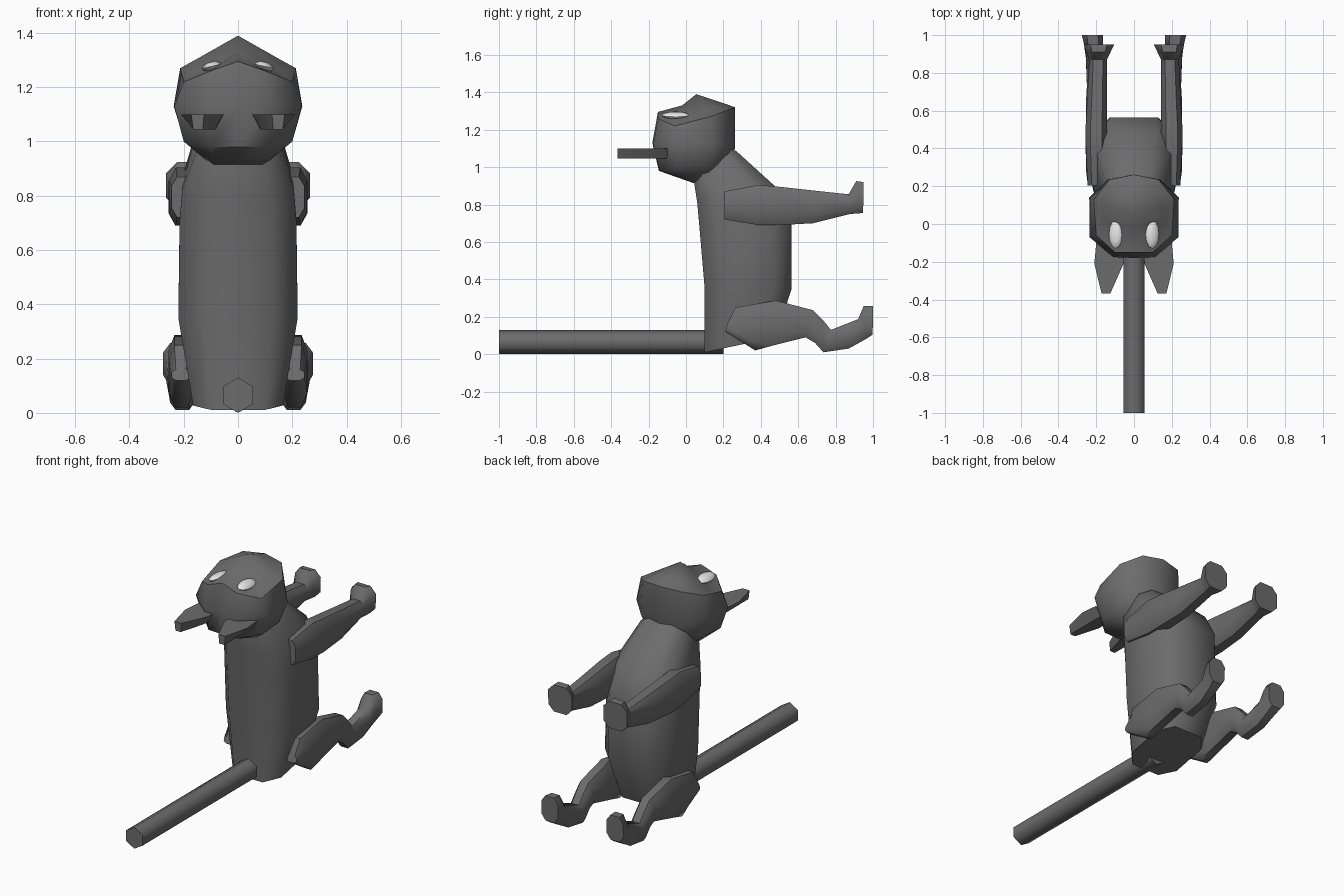
import bpy, bmesh, math

if "Cube" in bpy.data.objects:
    bpy.data.objects.remove(bpy.data.objects["Cube"])

def material(name, value):
    m = bpy.data.materials.new(name)
    m.diffuse_color = (value, value, value, 1)
    m.use_nodes = True
    m.node_tree.nodes["Principled BSDF"].inputs["Base Color"].default_value = m.diffuse_color
    return m

FUR = material("dark grey fur", 0.15)
EYE = material("white eye", 0.8)

def finish(name, bm, mat, angle=50):
    bmesh.ops.recalc_face_normals(bm, faces=bm.faces[:])
    me = bpy.data.meshes.new(name)
    bm.to_mesh(me)
    bm.free()
    ob = bpy.data.objects.new(name, me)
    bpy.context.collection.objects.link(ob)
    me.materials.append(mat)
    bpy.ops.object.select_all(action='DESELECT')
    ob.select_set(True)
    bpy.context.view_layer.objects.active = ob
    bpy.ops.object.shade_smooth_by_angle(angle=math.radians(angle))
    return ob

def loft(name, rings, apex=None, angle=50):
    """Skin a list of point rings, closing both ends."""
    bm = bmesh.new()
    vs = [[bm.verts.new(p) for p in r] for r in rings]
    n = len(vs[0])
    for a, b in zip(vs, vs[1:]):
        for i in range(n):
            j = (i + 1) % n
            bm.faces.new((a[i], a[j], b[j], b[i]))
    bm.faces.new(vs[0])
    if apex:
        tip = bm.verts.new(apex)
        for i in range(n):
            bm.faces.new((vs[-1][i], vs[-1][(i + 1) % n], tip))
    else:
        bm.faces.new(vs[-1])
    return finish(name, bm, FUR, angle)

def section(p, q, cx, rx, n=8, power=0.7, offset=0.5):
    """Rounded ring in the plane spanned by x and the line from p to q (y, z)."""
    pts = []
    peak = max(abs(math.cos(2 * math.pi * (i + offset) / n)) for i in range(n))
    top = max(abs(math.sin(2 * math.pi * (i + offset) / n)) for i in range(n))
    for i in range(n):
        a = 2 * math.pi * (i + offset) / n
        c, s = math.cos(a) / peak, math.sin(a) / top
        c = math.copysign(abs(c) ** power, c)
        s = math.copysign(abs(s) ** power, s)
        t = (s + 1) / 2
        pts.append((cx + rx * c, p[0] + (q[0] - p[0]) * t, p[1] + (q[1] - p[1]) * t))
    return pts

def mirrored(half):
    """Close a half ring whose first and last points lie on x = 0."""
    return half + [(-x, y, z) for x, y, z in half[-2:0:-1]]

# Torso: front point, back point, half width
torso = [((.10, .01), (.48, .09), .165), ((.10, .35), (.565, .35), .22),
         ((.07, .70), (.565, .74), .215), ((.06, .81), (.49, .885), .205),
         ((.04, .94), (.27, 1.085), .15), ((.05, 1.04), (.20, 1.12), .10)]
loft("torso", [section(p, q, 0, w, power=.62) for p, q, w in torso])

# Tail: straight hexagonal rod
loft("tail", [section((y, 0.0), (y, .13), 0, .055, 6, 1) for y in (-1, .2)], angle=65)

# Head: rings from the neck to the brow, closed at the nose
head = [
    [(0, .04, .915), (.09, .045, .915), (.11, .08, .925), (.11, .14, .94), (.08, .19, .96), (0, .2, .97)],
    [(0, -.145, .98), (.1, -.14, .98), (.2, -.05, 1.0), (.2, .11, 1.01), (.13, .2, 1.02), (0, .235, 1.03)],
    [(0, -.18, 1.13), (.11, -.175, 1.12), (.235, -.07, 1.13), (.237, .14, 1.13), (.14, .235, 1.1), (0, .262, 1.1)],
    [(0, -.15, 1.295), (.1, -.15, 1.26), (.2, -.06, 1.22), (.213, .13, 1.27), (.13, .235, 1.31), (0, .262, 1.32)],
    [(0, -.02, 1.33), (.1, .0, 1.275), (.17, .03, 1.25), (.15, .1, 1.305), (.09, .17, 1.335), (0, .2, 1.342)],
]
loft("head", [mirrored(r) for r in head], apex=(0, .055, 1.39))

# Limbs: top point, bottom point, centre x, half width
front_leg = [((.205, .87), (.205, .72), .20, .045), ((.39, .905), (.39, .69), .20, .055),
             ((.50, .895), (.50, .69), .20, .057), ((.68, .875), (.68, .70), .195, .052),
             ((.87, .855), (.88, .75), .19, .048), ((.91, .925), (.92, .752), .188, .065),
             ((.95, .92), (.947, .756), .186, .08)]
hind_leg = [((.22, .16), (.21, .12), .21, .035), ((.265, .25), (.37, .02), .21, .045),
            ((.48, .287), (.46, .045), .208, .048), ((.68, .235), (.64, .09), .205, .048),
            ((.73, .185), (.69, .06), .205, .045), ((.775, .13), (.735, .01), .205, .045),
            ((.92, .187), (.87, .03), .21, .045), ((.95, .257), (.96, .08), .215, .05),
            ((1.0, .257), (.998, .105), .22, .056)]
# Ears: y, inner and outer x on the wide edge, inner and outer x on the narrow edge
ear = [(-.10, .05, .20, .08, .165), (-.21, .055, .21, .085, .165), (-.367, .125, .172, .13, .165)]

for side, s in (("right", 1), ("left", -1)):
    for name, limb in (("front_leg", front_leg), ("hind_leg", hind_leg)):
        loft(f"{side}_{name}", [section(p, q, s * cx, rx) for p, q, cx, rx in limb])
    loft(f"{side}_ear", [[(s * a, y, 1.10), (s * b, y, 1.10), (s * d, y, 1.045), (s * c, y, 1.045)]
                         for y, a, b, c, d in ear], angle=40)
    # Eye: flattened oval resting on the face
    bm = bmesh.new()
    bmesh.ops.create_uvsphere(bm, u_segments=12, v_segments=6, radius=1)
    for v in bm.verts:
        x, y, z = v.co
        v.co = (s * (.097 + .036 * x), -.055 + .075 * y, 1.277 + .018 * z - .008 * x)
    finish(f"{side}_eye", bm, EYE)
